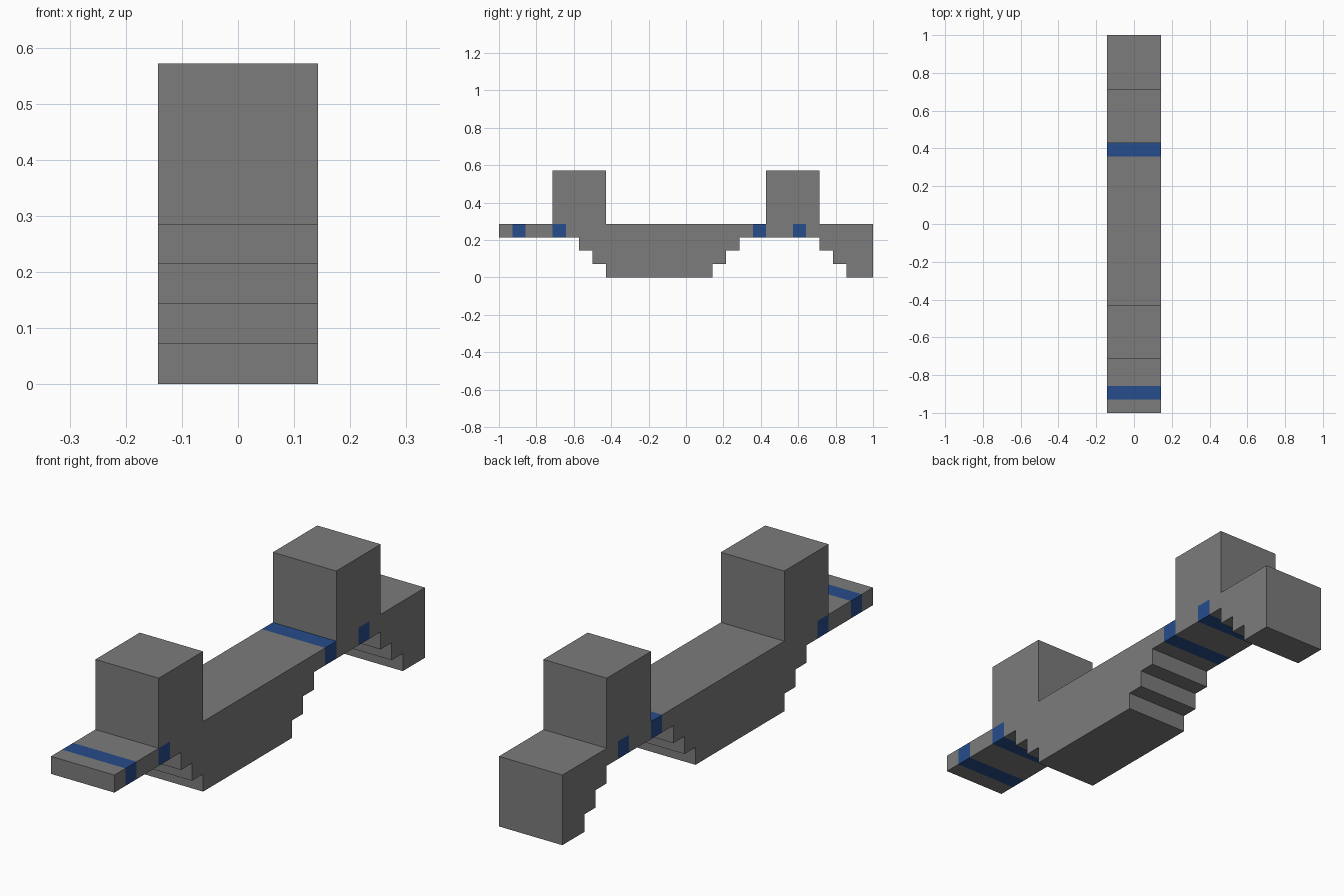
import bpy
import bmesh

if "Cube" in bpy.data.objects:
    bpy.data.objects.remove(bpy.data.objects["Cube"], do_unlink=True)

U = 1 / 14        # one block
HALF_WIDTH = 2    # in blocks


def make_material(name, color):
    mat = bpy.data.materials.new(name)
    mat.use_nodes = True
    mat.diffuse_color = color
    mat.node_tree.nodes["Principled BSDF"].inputs["Base Color"].default_value = color
    return mat


stone = make_material("stone grey", (0.2, 0.2, 0.2, 1))
blue = make_material("deep blue", (0.019, 0.072, 0.26, 1))

# Block layout in the side plane: y start, y end, z start, z end
parts = {
    "deck": (-14, 14, 3, 4),
    "front_tower": (-10, -6, 4, 8),
    "rear_tower": (6, 10, 4, 8),
}
for step in range(3):
    parts[f"base_step_{step}"] = (-6 - step, 2 + step, step, step + 1)
    parts[f"rear_step_{step}"] = (12 - step, 14, step, step + 1)

filled = {(y, z) for y0, y1, z0, z1 in parts.values()
          for y in range(y0, y1) for z in range(z0, z1)}

# Blue bands wrap the deck one block wide
bands = {(y, 3) for y in (-13, -10, 5, 8)}

bm = bmesh.new()


def add_face(corners, cell):
    face = bm.faces.new([bm.verts.new((x * U, y * U, z * U)) for x, y, z in corners])
    face.material_index = int(cell in bands)


# Outer skin only: both sides, plus each exposed block edge
for y, z in sorted(filled):
    square = [(y, z), (y + 1, z), (y + 1, z + 1), (y, z + 1)]
    neighbours = [(y, z - 1), (y + 1, z), (y, z + 1), (y - 1, z)]
    for x in (-HALF_WIDTH, HALF_WIDTH):
        add_face([(x, a, b) for a, b in square], (y, z))
    for i, other in enumerate(neighbours):
        if other not in filled:
            p, q = square[i], square[(i + 1) % 4]
            add_face([(-HALF_WIDTH, *p), (HALF_WIDTH, *p),
                      (HALF_WIDTH, *q), (-HALF_WIDTH, *q)], (y, z))

# Weld and merge flat areas, keeping the colour borders
bmesh.ops.remove_doubles(bm, verts=bm.verts[:], dist=0.001)
bmesh.ops.recalc_face_normals(bm, faces=bm.faces[:])
bmesh.ops.dissolve_limit(bm, angle_limit=0.01, verts=bm.verts[:],
                         edges=bm.edges[:], delimit={'MATERIAL'})

mesh = bpy.data.meshes.new("stepped_bridge")
bm.to_mesh(mesh)
bm.free()
mesh.materials.append(stone)
mesh.materials.append(blue)
bridge = bpy.data.objects.new("stepped_bridge", mesh)
bpy.context.collection.objects.link(bridge)
